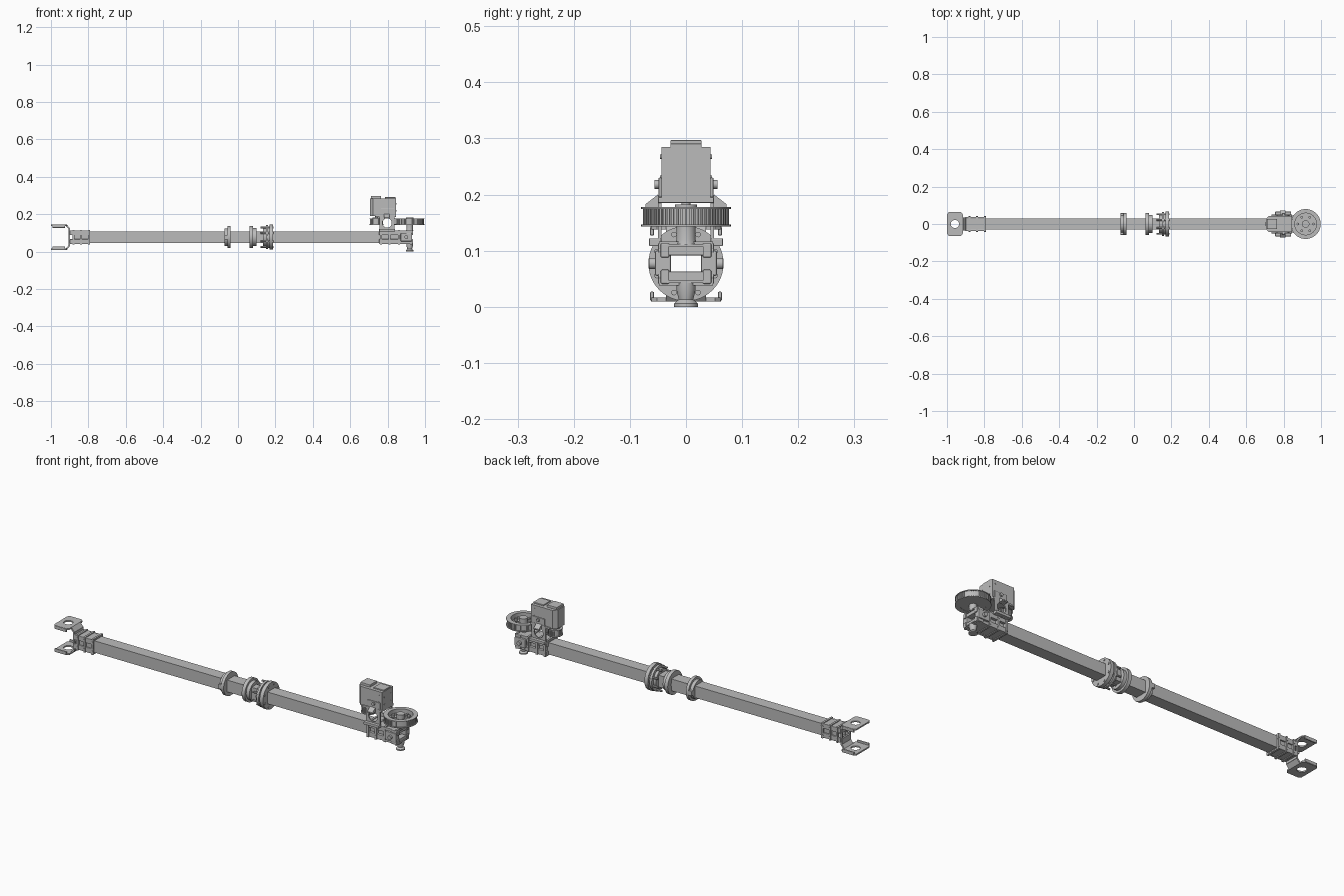
import bpy, bmesh, math
from mathutils import Matrix, Vector

if "Cube" in bpy.data.objects:
    bpy.data.objects.remove(bpy.data.objects["Cube"])

grey = bpy.data.materials.new("machined grey")
grey.use_nodes = True
COL = (0.5, 0.5, 0.5, 1)
grey.diffuse_color = COL
grey.node_tree.nodes["Principled BSDF"].inputs["Base Color"].default_value = COL

AX = 0.077          # height of the tube axis
SIDES = (("left", 1), ("right", -1))
ENDS = (("upper", 1), ("lower", -1))
TURN = {"X": Matrix.Rotation(math.pi / 2, 4, "Y"),
        "Y": Matrix.Rotation(-math.pi / 2, 4, "X"),
        "Z": Matrix.Identity(4)}


def finish(name, bm, bevel=0, smooth=False):
    bmesh.ops.recalc_face_normals(bm, faces=bm.faces)
    me = bpy.data.meshes.new(name)
    bm.to_mesh(me)
    bm.free()
    me.materials.append(grey)
    ob = bpy.data.objects.new(name, me)
    bpy.context.collection.objects.link(ob)
    if bevel:
        mod = ob.modifiers.new("bevel", "BEVEL")
        mod.width, mod.segments = bevel, 2
    if smooth:
        bpy.ops.object.select_all(action="DESELECT")
        ob.select_set(True)
        bpy.context.view_layer.objects.active = ob
        bpy.ops.object.shade_smooth_by_angle(angle=math.radians(35))
    return ob


def box(name, x, y, z, bevel=0):
    """Box from (low, high) pairs."""
    bm = bmesh.new()
    bmesh.ops.create_cube(bm, size=1)
    for v in bm.verts:
        v.co = [(a + b) / 2 + c * (b - a) for c, (a, b) in zip(v.co, (x, y, z))]
    return finish(name, bm, bevel)


def lathe(name, profile, at, axis="Z", seg=48):
    """Closed (radius, height) profile spun about an axis; a zero radius closes it."""
    bm = bmesh.new()
    vs = [bm.verts.new((r, 0, h)) for r, h in profile]
    es = [bm.edges.new((vs[i - 1], vs[i])) for i in range(len(vs))]
    bmesh.ops.spin(bm, geom=vs + es, cent=(0, 0, 0), axis=(0, 0, 1),
                   angle=math.tau, steps=seg)
    bmesh.ops.remove_doubles(bm, verts=bm.verts, dist=1e-5)
    bm.transform(Matrix.Translation(at) @ TURN[axis])
    return finish(name, bm, smooth=True)


def rod(name, r, h0, h1, at, axis="Z", seg=20):
    return lathe(name, [(0, h0), (r, h0), (r, h1), (0, h1)], at, axis, seg)


def prism(name, pts, h, matrix, smooth=False):
    """Flat outline raised by h, then placed."""
    bm = bmesh.new()
    f = bm.faces.new([bm.verts.new((a, b, 0)) for a, b in pts])
    top = bmesh.ops.extrude_face_region(bm, geom=[f])["geom"]
    for v in top:
        if isinstance(v, bmesh.types.BMVert):
            v.co.z += h
    bm.transform(matrix)
    return finish(name, bm, smooth=smooth)


def holed_plate(name, w, d, r, h, matrix, seg=32):
    """Rectangle w by d with a round hole of radius r."""
    bm = bmesh.new()
    rings = []
    for z in (0, h):
        inner, outer = [], []
        for i in range(seg):
            c, s = math.cos(math.tau * (i + .5) / seg), math.sin(math.tau * (i + .5) / seg)
            # rounded-corner rectangle from a high-power superellipse
            k = (abs(c / w * 2) ** 14 + abs(s / d * 2) ** 14) ** (-1 / 14)
            inner.append(bm.verts.new((r * c, r * s, z)))
            outer.append(bm.verts.new((k * c, k * s, z)))
        rings += [inner, outer]
    a, b, c, d2 = rings
    for p, q in ((a, b), (b, d2), (d2, c), (c, a)):
        for i in range(seg):
            bm.faces.new((p[i - 1], p[i], q[i], q[i - 1]))
    bm.transform(matrix)
    return finish(name, bm)


def frame(name, x, hy, hz, iy, iz, bevel=0):
    """Rectangular frame around the tube axis, with an open middle."""
    for tag, s in ENDS:
        box(f"{name}_{tag}_bar", x, (-hy, hy), sorted((AX + s * iz, AX + s * hz)), bevel)
    for tag, s in SIDES:
        box(f"{name}_{tag}_bar", x, sorted((s * iy, s * hy)), (AX - iz, AX + iz), bevel)


# Long hollow square tube
frame("tube", (-0.88, 0.9), 0.03, 0.03, 0.027, 0.027)

# Collars on the middle of the tube
def collar(name, x, steps):
    prof = [(0.031, steps[0][0])]
    for h0, h1, r in steps:
        prof += [(r, h0), (r, h1)]
    lathe(name, prof + [(0.031, steps[-1][1])], (x, 0, AX), "X")

collar("outer_collar", -0.055, [(-.017, 0, .047), (0, .015, .059)])
collar("middle_collar", 0.08, [(-.018, 0, .059), (0, .018, .048)])
collar("bearing_collar", 0.155, [(-.02, -.006, .05), (-.006, .006, .064),
                                 (.006, .014, .056), (.014, .033, .067)])
for i in range(8):
    a = math.tau * (i + .5) / 8
    rod(f"collar_bolt_{i}", .005, -.034, .036,
        (0.155, .056 * math.cos(a), AX + .056 * math.sin(a)), "X", 10)
for tag, s in SIDES:
    box(f"collar_{tag}_lug", (-.072, -.055), sorted((s * .04, s * .058)), (AX - .012, AX + .012), .002)

# Tube clamps at both ends: rails, ribs and bolts
def clamp(name, x0, x1, half, ribs):
    for tag, s in SIDES:
        for e, t in ENDS:
            box(f"{name}_{tag}_{e}_rail", (x0, x1), sorted((s * .03, s * half)),
                sorted((AX + t * .011, AX + t * .036)), .002)
            for i, x in enumerate(ribs):
                rod(f"{name}_{tag}_{e}_bolt_{i}", .006, -.004, .004,
                    (x, s * half, AX + t * .023), "Y", 12)
    for e, t in ENDS:
        box(f"{name}_{e}_plate", (x0, x1), (-.034, .034), sorted((AX + t * .03, AX + t * .035)))
    for i, x in enumerate(ribs):
        frame(f"{name}_rib_{i}", (x - .005, x + .005), half + .003, .039, .03, .03)

clamp("fork_clamp", -.9, -.79, .038, (-.88, -.84, -.796))
clamp("drive_clamp", .755, .935, .045, (.765, .81, .86, .925))
frame("drive_end_window", (.9, .93), .05, .036, .027, .0145, .002)
for tag, s in SIDES:
    box(f"drive_{tag}_cheek", (.87, .93), sorted((s * .04, s * .055)), (.055, .1), .003)
    rod(f"drive_{tag}_pivot_bolt", .01, -.006, .006, (.9, s * .06, AX), "Y")

# Fork at the far end
frame("fork_web", (-.906, -.897), .036, .047, .028, .0145)
for e, t in ENDS:
    z = AX + t * .064
    holed_plate(f"{e}_fork_plate", .085, .124, .022, .007,
                Matrix.Translation((-.9575, 0, z - .0035)))
    to_xz = Matrix.Translation((0, .036, 0)) @ Matrix.Rotation(math.pi / 2, 4, "X")
    prism(f"{e}_fork_neck", [(-.925, z + t * .0035), (-.915, z + t * .0035), (-.897, AX + t * .045),
                             (-.905, AX + t * .042), (-.92, z - t * .0035), (-.925, z - t * .0035)],
          .072, to_xz)
    for tag, s in SIDES:
        box(f"{e}_fork_{tag}_lip", (-.992, -.925), sorted((s * .057, s * .064)),
            sorted((z - t * .014, z + t * .002)), .002)

# Swivel stubs above and below the drive end
PX = .918
lathe("lower_swivel_stub", [(0, 0), (.021, 0), (.021, .006), (.013, .013), (.017, .03),
                            (.017, .045), (0, .045)], (PX, 0, 0))
lathe("upper_swivel_stub", [(0, .11), (.02, .11), (.017, .12), (.017, .145), (0, .145)], (PX, 0, 0))

# Toothed belt pulleys
def pulley(name, x, r, teeth, rim, z0=.143, z1=.178):
    at = (x, 0, 0)
    for tag, a, b in (("lower", z0, z0 + .004), ("upper", z1 - .004, z1)):
        lathe(f"{name}_{tag}_flange", [(rim, a), (r, a), (r, b), (rim, b)], at)
    lathe(f"{name}_rim", [(rim, z0), (r - .006, z0), (r - .006, z1), (rim, z1)], at)
    lathe(f"{name}_web", [(0, z0 + .001), (rim + .002, z0 + .001), (rim + .002, z0 + .01),
                          (.02, z0 + .01), (.02, z1 + .004), (0, z1 + .004)], at)
    for i in range(teeth):
        a = math.tau * i / teeth
        w = math.pi * r / teeth * .45
        prism(f"{name}_tooth_{i}", [(r - .008, -w), (r - .003, -w), (r - .003, w), (r - .008, w)],
              z1 - z0 - .008, Matrix.Translation((x, 0, z0 + .004)) @ Matrix.Rotation(a, 4, "Z"))

pulley("large_pulley", PX, .08, 60, .058)
pulley("motor_pulley", .74, .037, 28, .024)
for i in range(6):
    a = math.tau * i / 6
    at = (PX + .042 * math.cos(a), .042 * math.sin(a), 0)
    rod(f"pulley_bolt_{i}", .007, .15, .164, at, seg=12)
    rib = box(f"pulley_spoke_{i}", (.018, .06), (-.004, .004), (.15, .16))
    rib.matrix_world = Matrix.Translation((PX, 0, 0)) @ Matrix.Rotation(a + math.pi / 6, 4, "Z")

# Motor bracket straddling the tube
for tag, s in SIDES:
    m = Matrix.Translation((.797, s * .047 + .003, .153)) @ Matrix.Rotation(math.pi / 2, 4, "X")
    holed_plate(f"bracket_{tag}_plate", .08, .09, .025, .006, m)
    box(f"bracket_{tag}_foot", (.755, .84), sorted((s * .044, s * .066)), (.108, .122), .002)
    prism(f"bracket_{tag}_gusset", [(.05, .2), (.072, .183), (.072, .177), (.05, .177)], .03,
          Matrix.Translation((.78, 0, 0)) @ Matrix(((0, 0, 1, 0), (s, 0, 0, 0), (0, 1, 0, 0), (0, 0, 0, 1))))
    rod(f"motor_{tag}_knob", .008, -.006, .006, (.8, s * .05, .218), "Y", 16)
    box(f"motor_{tag}_side_pad", (.765, .835), sorted((s * .043, s * .049)), (.195, .23), .002)
box("bracket_top_plate", (.735, .845), (-.05, .05), (.185, .195), .002)
box("bracket_base_plate", (.755, .84), (-.05, .05), (.107, .113), .002)

# Motor body with chamfered rear corners, caps and bolts
prism("motor_body", [(.705, -.026), (.722, -.044), (.845, -.044), (.845, .044),
                     (.722, .044), (.705, .026)], .095, Matrix.Translation((0, 0, .19)))
box("motor_rear_cap", (.71, .765), (-.028, .028), (.28, .297), .002)
box("motor_front_cap", (.785, .843), (-.028, .028), (.28, .291), .002)
rod("motor_shaft", .008, .15, .2, (.74, 0, 0))
for tag, s in SIDES:
    for e, z in (("upper", .255), ("lower", .218)):
        rod(f"motor_{tag}_{e}_bolt", .004, 0, .002, (.845, s * .025, z), "X", 12)
        rod(f"motor_{tag}_{e}_side_bolt", .004, -.002, .002, (.825, s * .044, z + .012), "Y", 12)
